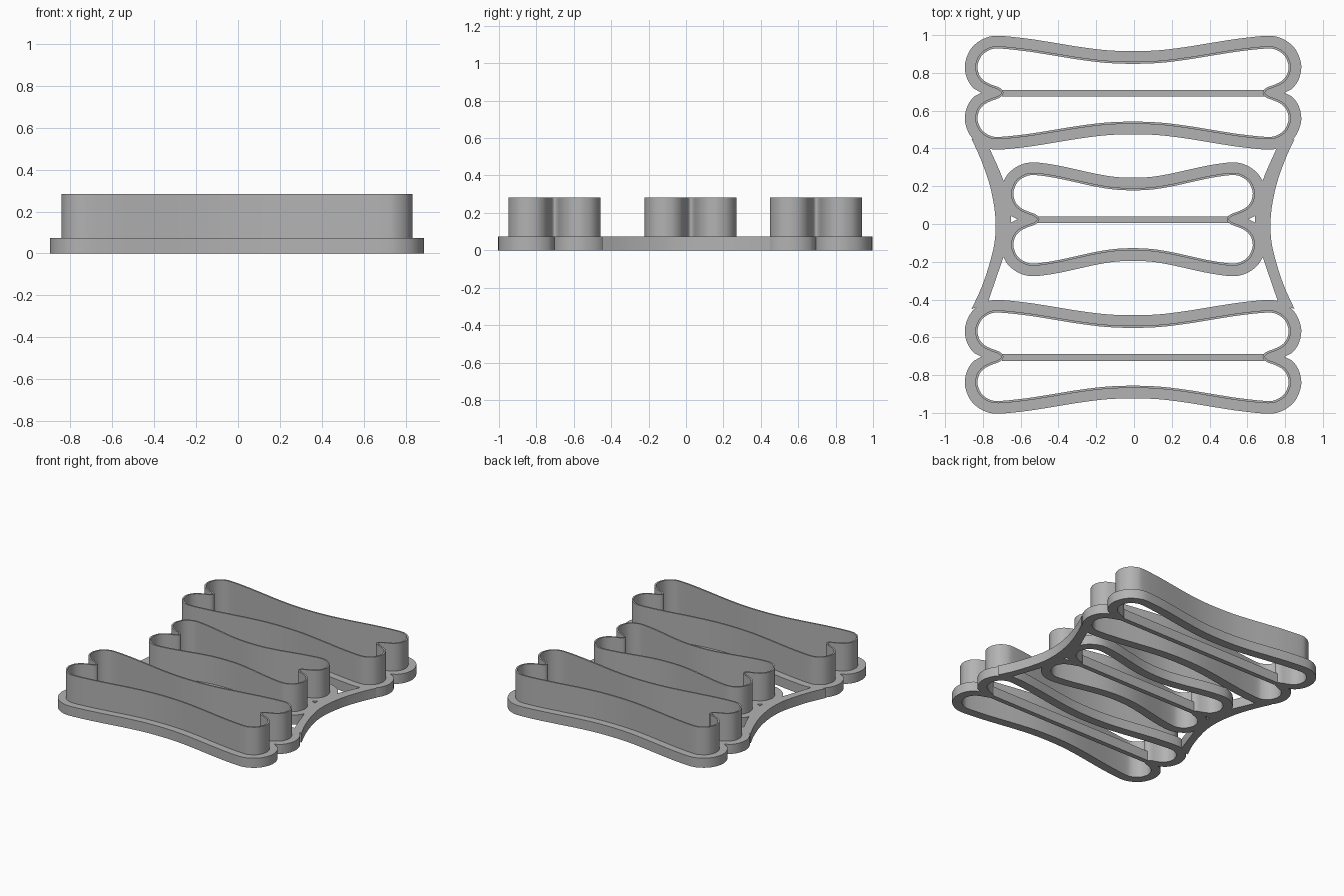
import bpy, bmesh, math
from mathutils import Vector

BASE, TOP = 0.073, 0.283      # flange height, cutter wall height
WALL, FLANGE = 0.012, 0.055   # wall thickness, flange width
SHIFT = -0.005

if "Cube" in bpy.data.objects:
    bpy.data.objects.remove(bpy.data.objects["Cube"])

grey = bpy.data.materials.new("grey plastic")
grey.use_nodes = True
colour = (0.45, 0.45, 0.45, 1)
grey.diffuse_color = colour
grey.node_tree.nodes["Principled BSDF"].inputs["Base Color"].default_value = colour


def finish(name, bm):
    bmesh.ops.remove_doubles(bm, verts=bm.verts, dist=0.0002)
    bmesh.ops.recalc_face_normals(bm, faces=bm.faces)
    mesh = bpy.data.meshes.new(name)
    bm.to_mesh(mesh)
    bm.free()
    mesh.materials.append(grey)
    ob = bpy.data.objects.new(name, mesh)
    bpy.context.collection.objects.link(ob)
    bpy.ops.object.select_all(action='DESELECT')
    ob.select_set(True)
    bpy.context.view_layer.objects.active = ob
    bpy.ops.object.shade_smooth_by_angle(angle=math.radians(35))
    return ob


def spline(pts, closed, steps=4):
    """Smooth curve through the points."""
    p = [Vector(q) for q in pts]
    n = len(p)
    get = (lambda i: p[i % n]) if closed else (lambda i: p[max(0, min(n - 1, i))])
    out = []
    for i in range(n if closed else n - 1):
        a, b, c, d = (get(i + k) for k in (-1, 0, 1, 2))
        for s in range(steps):
            t = s / steps
            out.append(0.5 * (2 * b + (c - a) * t + (2 * a - 5 * b + 4 * c - d) * t * t
                              + (3 * b - a - 3 * c + d) * t ** 3))
    return out if closed else out + [p[-1]]


def prism(name, outline):
    """Flat plate of base height."""
    bm = bmesh.new()
    face = bm.faces.new([bm.verts.new((q[0], q[1], 0)) for q in outline])
    top = bmesh.ops.extrude_face_region(bm, geom=[face])
    verts = [v for v in top["geom"] if isinstance(v, bmesh.types.BMVert)]
    bmesh.ops.translate(bm, verts=verts, vec=(0, 0, BASE))
    return finish(name, bm)


# Bone outline: shaft as (fraction, y), lobe as (distance from the end, y)
SHAFT = [(0, .165), (.2, .17), (.4, .187), (.6, .21), (.8, .232)]
LOBE = [(.125, .246), (.07, .237), (.025, .205), (.003, .16), (0, .125),
        (.012, .085), (.04, .053), (.08, .032), (.12, .017), (.137, 0)]


def bone_outline(length):
    q = [(t * (length - .125), y) for t, y in SHAFT] + [(length - d, y) for d, y in LOBE]
    right = q + [(x, -y) for x, y in reversed(q[:-1])]
    left = [(-x, -y) for x, y in right[1:-1]]
    return spline(right + left, True)


def offset(pts, dist):
    """Push a clockwise outline outwards."""
    out = []
    for i, p in enumerate(pts):
        t = (pts[(i + 1) % len(pts)] - pts[i - 1]).normalized()
        out.append(p + Vector((-t.y, t.x)) * dist)
    return out


def bone_cutter(name, length, cy):
    wall = bone_outline(length)
    inner = offset(wall, -WALL)
    flange = offset(wall, FLANGE)
    # The flange closes the notch between the two lobes
    for i, p in enumerate(wall):
        if flange[i].y * p.y <= 0 or abs(flange[i].y) < .015:
            flange[i] = Vector((math.copysign(length - .033, p.x), 0))
    section = [(inner, 0), (flange, 0), (flange, BASE), (wall, BASE), (wall, TOP), (inner, TOP)]
    bm = bmesh.new()
    loops = [[bm.verts.new((p.x + SHIFT, p.y + cy, z)) for p in ring] for ring, z in section]
    n = len(wall)
    for k, a in enumerate(loops):
        b = loops[(k + 1) % len(loops)]
        for i in range(n):
            j = (i + 1) % n
            bm.faces.new((a[i], a[j], b[j], b[i]))
    finish(name, bm)
    # Brace bar between the notches
    x, y = length - .14, cy - .003
    prism(name + "_brace", [(s * x + SHIFT, y + h) for s, h in
                            ((-1, -.018), (1, -.018), (1, .018), (-1, .018))])


bone_cutter("back_bone_cutter", .835, .695)
bone_cutter("middle_bone_cutter", .645, .025)
bone_cutter("front_bone_cutter", .835, -.703)

# Curved side webs joining the three cutters
outer = [(.855, .45), (.805, .34), (.757, .2), (.73, .05), (.731, -.08),
         (.757, -.2), (.80, -.33), (.855, -.45)]
inner = [(.77, -.42), (.76, -.39), (.695, -.2), (.651, -.06), (.651, .1),
         (.69, .24), (.755, .39), (.765, .42)]
for side, s in (("left", 1), ("right", -1)):
    edge = spline(outer, False) + spline(inner, False)
    prism(side + "_web", [(s * p.x + SHIFT, p.y) for p in edge])
